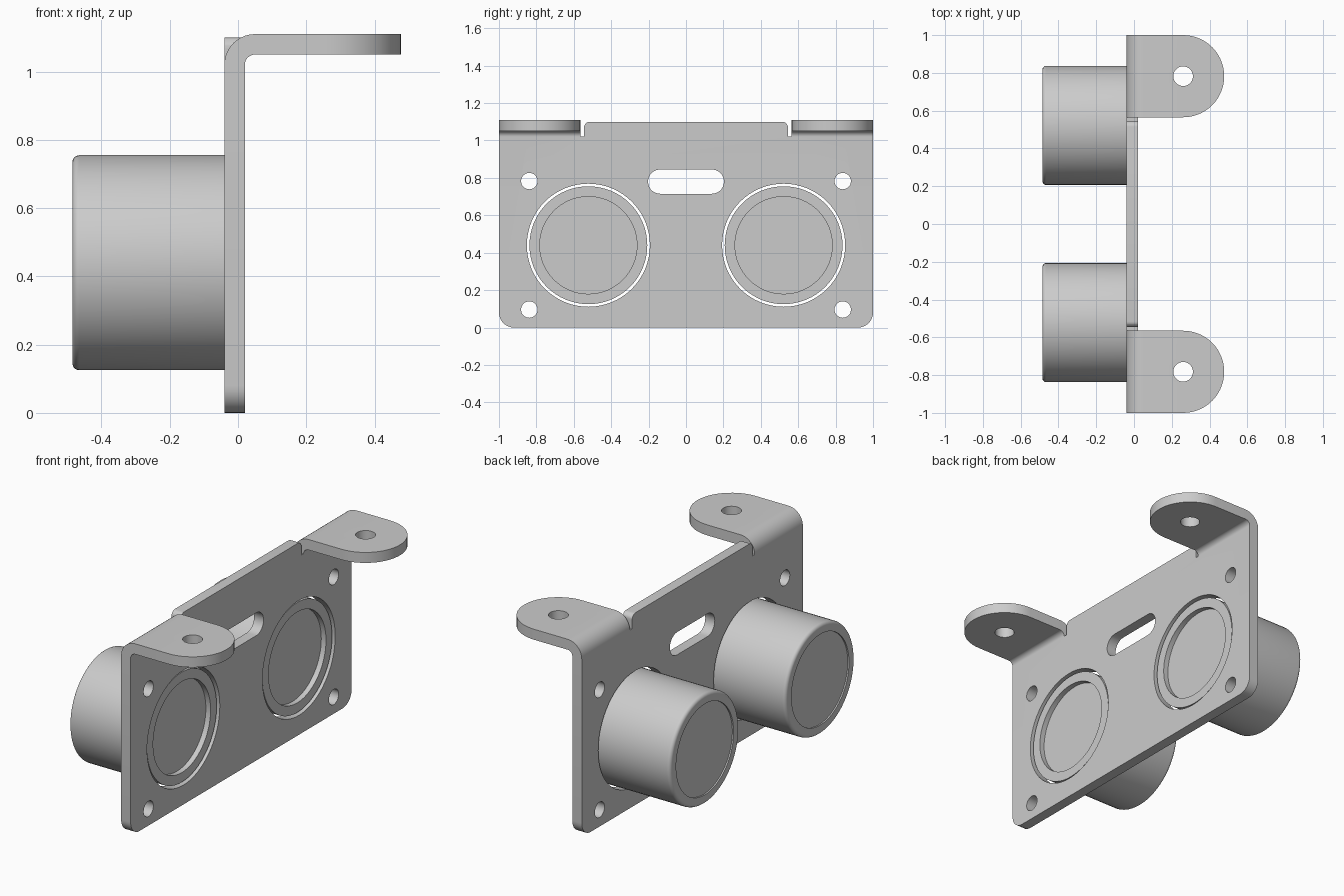
import bpy, bmesh
from math import pi, sin, cos, radians
from mathutils import Vector

if "Cube" in bpy.data.objects:
    bpy.data.objects.remove(bpy.data.objects["Cube"])

BEND_Z, BEND_X, MID_R = 1.02, 0.05, 0.06      # bend start height, bend axis, mid radius
BEND_LEN = MID_R * pi / 2
HALF_T = 0.03                                  # half the sheet thickness


def arc(cx, cy, r, a0, a1, n):
    return [(cx + r * cos(radians(a0 + (a1 - a0) * i / n)),
             cy + r * sin(radians(a0 + (a1 - a0) * i / n))) for i in range(n + 1)]


def circle(cx, cy, r, n):
    return arc(cx, cy, r, 0, 360, n)[:-1]


def add_object(name, bm):
    mesh = bpy.data.meshes.new(name)
    bm.to_mesh(mesh)
    bm.free()
    mesh.shade_smooth()
    mesh.set_sharp_from_angle(angle=radians(32))
    ob = bpy.data.objects.new(name, mesh)
    bpy.context.collection.objects.link(ob)
    return ob


def sheet(loops):
    """Filled, extruded flat sheet with holes, as a bmesh."""
    cu = bpy.data.curves.new("flat_pattern", 'CURVE')
    cu.dimensions, cu.fill_mode, cu.extrude = '2D', 'BOTH', HALF_T
    for pts in loops:
        sp = cu.splines.new('POLY')
        sp.points.add(len(pts) - 1)
        for p, (x, y) in zip(sp.points, pts):
            p.co = (x, y, 0, 1)
        sp.use_cyclic_u = True
    ob = bpy.data.objects.new("flat_pattern", cu)
    bpy.context.collection.objects.link(ob)
    mesh = bpy.data.meshes.new_from_object(
        ob.evaluated_get(bpy.context.evaluated_depsgraph_get()))
    bm = bmesh.new()
    bm.from_mesh(mesh)
    bpy.data.objects.remove(ob)
    bpy.data.curves.remove(cu)
    bpy.data.meshes.remove(mesh)
    bmesh.ops.remove_doubles(bm, verts=bm.verts, dist=1e-5)
    return bm


# bracket: flat pattern with both ears unfolded
ear_s = BEND_Z + BEND_LEN + 0.21
half = (arc(0.92, 0.08, 0.08, -90, 0, 8)
        + arc(0.7825, ear_s, 0.2175, 0, 180, 28)
        + [(0.565, BEND_Z), (0.545, BEND_Z)]
        + arc(0.515, 1.07, 0.03, 0, 90, 6))
loops = [half + [(-x, y) for x, y in reversed(half)]]
loops.append(arc(0.138, 0.78, 0.065, -90, 90, 14) + arc(-0.138, 0.78, 0.065, 90, 270, 14))
for s in (-1, 1):
    loops.append(circle(s * 0.522, 0.44, 0.329, 64))
    loops.append(circle(s * 0.7825, ear_s, 0.052, 28))
    for z in (0.096, 0.783):
        loops.append(circle(s * 0.838, z, 0.044, 24))
bm = sheet(loops)

# bracket: cut the bend zone into strips and fold the ears forward
STRIPS = 10
for i in range(STRIPS + 1):
    bmesh.ops.bisect_plane(bm, geom=bm.verts[:] + bm.edges[:] + bm.faces[:], dist=1e-5,
                           plane_co=(0, BEND_Z + BEND_LEN * i / STRIPS, 0), plane_no=(0, 1, 0))
for v in bm.verts:
    y, s, w = v.co
    x, z = w - 0.01, s
    if abs(y) > 0.555 and s > BEND_Z:
        r = BEND_X - x
        t = min((s - BEND_Z) / BEND_LEN, 1) * pi / 2
        x = BEND_X - r * cos(t) + max(s - BEND_Z - BEND_LEN, 0)
        z = BEND_Z + r * sin(t)
    v.co = (x, y, z)
bmesh.ops.recalc_face_normals(bm, faces=bm.faces)
add_object("bracket", bm)

# sensor cans: lathed about the x axis
profile = ([(-0.02, 0), (-0.02, 0.26), (0.01, 0.26), (0.01, 0.315)]
           + arc(-0.465, 0.295, 0.02, 90, 180, 6)
           + [(-0.485, 0.26), (-0.477, 0.26), (-0.477, 0)])
for name, y in (("left_sensor_can", -0.522), ("right_sensor_can", 0.522)):
    bm = bmesh.new()
    centre = Vector((0, y, 0.44))
    vs = [bm.verts.new(centre + Vector((x, 0, r))) for x, r in profile]
    es = [bm.edges.new(p) for p in zip(vs, vs[1:])]
    bmesh.ops.spin(bm, geom=vs + es, cent=centre, axis=(1, 0, 0), angle=2 * pi, steps=64)
    bmesh.ops.remove_doubles(bm, verts=bm.verts, dist=1e-5)
    bmesh.ops.recalc_face_normals(bm, faces=bm.faces)
    add_object(name, bm)
